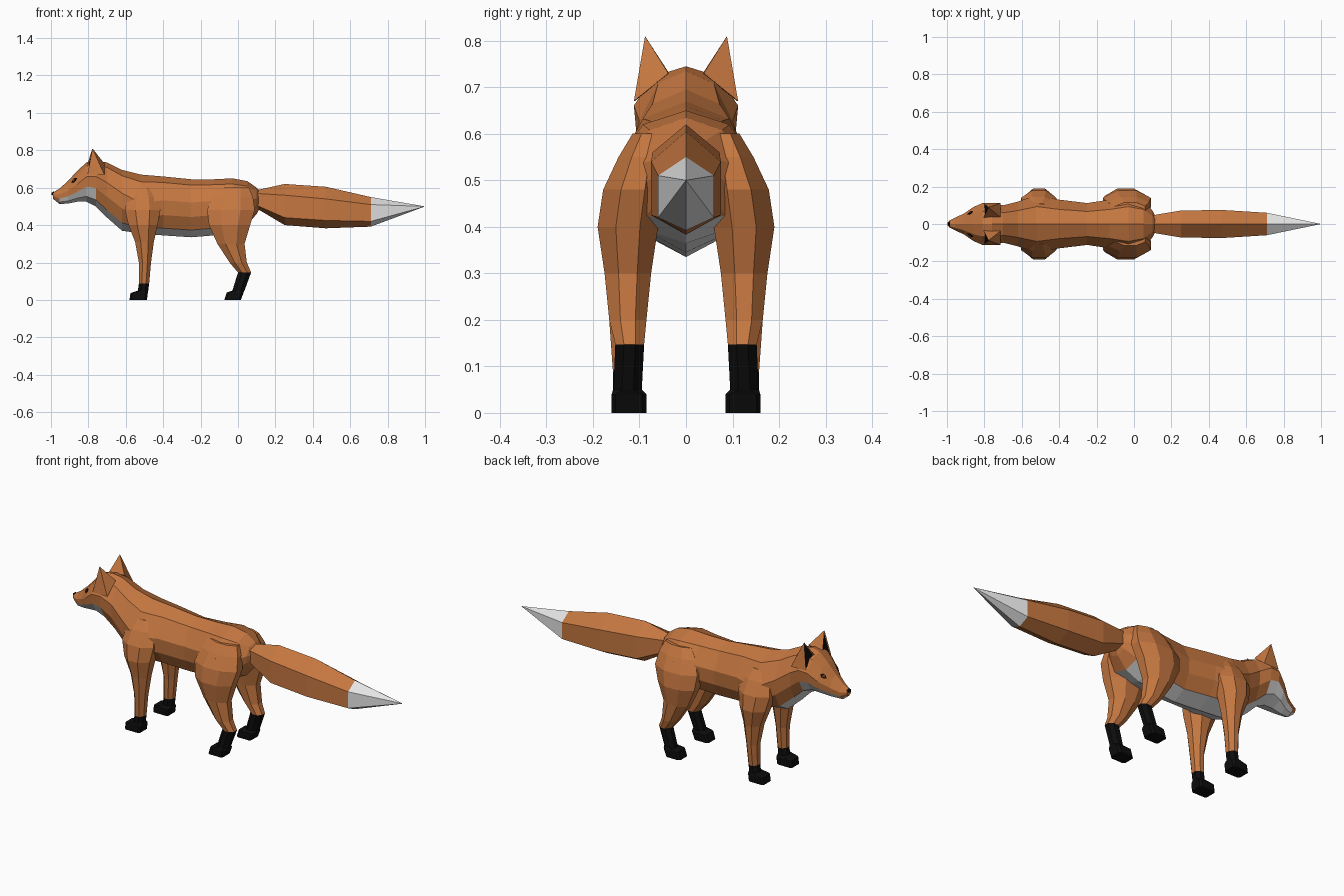
import bpy, bmesh
from mathutils import Vector
from mathutils.bvhtree import BVHTree

if "Cube" in bpy.data.objects:
    bpy.data.objects.remove(bpy.data.objects["Cube"])


def material(name, rgb):
    m = bpy.data.materials.new(name)
    m.diffuse_color = (*rgb, 1)
    m.use_nodes = True
    m.node_tree.nodes["Principled BSDF"].inputs["Base Color"].default_value = m.diffuse_color
    return m


ORANGE = material("orange_fur", (0.56, 0.185, 0.052))
WHITE = material("white_fur", (0.78, 0.78, 0.78))
BLACK = material("black_fur", (0.004, 0.004, 0.004))
AMBER = material("amber_eye", (0.20, 0.06, 0.01))


def finish(name, bm, mats, rule=None, mirror=False):
    """Turn a bmesh into an object, colour it by rule, optionally mirror it."""
    bmesh.ops.recalc_face_normals(bm, faces=bm.faces)
    if rule:
        for f in bm.faces:
            f.material_index = rule(f)
    me = bpy.data.meshes.new(name)
    bm.to_mesh(me)
    bm.free()
    for m in mats:
        me.materials.append(m)
    ob = bpy.data.objects.new(name, me)
    bpy.context.collection.objects.link(ob)
    if mirror:
        mod = ob.modifiers.new("mirror", "MIRROR")
        mod.use_axis = (False, True, False)
        mod.use_mirror_merge = False
    return ob


def loft(rings, tip=None, band_colour=None):
    """Skin a list of closed rings; band_colour(ring, side) gives face colours."""
    bm = bmesh.new()
    vs = [[bm.verts.new(p) for p in r] for r in rings]
    n = len(vs[0])
    for i in range(len(vs) - 1):
        for j in range(n):
            k = (j + 1) % n
            f = bm.faces.new((vs[i][j], vs[i][k], vs[i + 1][k], vs[i + 1][j]))
            if band_colour:
                f.material_index = band_colour(i, j)
    bm.faces.new(vs[0])
    if tip:
        t = bm.verts.new(tip)
        for j in range(n):
            bm.faces.new((vs[-1][j], vs[-1][(j + 1) % n], t))
    else:
        bm.faces.new(vs[-1])
    return bm


# Head and torso: x, top, bottom, half width, height of widest point
BODY = [
    (-.988, .575, .540, .018, .56), (-.955, .595, .513, .035, .555),
    (-.91, .635, .515, .055, .57), (-.86, .69, .525, .09, .60),
    (-.81, .735, .525, .112, .64), (-.76, .745, .50, .112, .64),
    (-.70, .735, .44, .10, .60), (-.62, .695, .37, .12, .54),
    (-.52, .67, .355, .155, .48), (-.40, .66, .345, .13, .50),
    (-.25, .645, .335, .112, .49), (-.13, .645, .345, .13, .50),
    (-.03, .65, .365, .155, .50), (.05, .635, .40, .13, .50),
    (.10, .60, .46, .07, .53), (.12, .575, .50, .03, .54)]


def body_ring(x, top, bot, w, mid):
    up, down = top - mid, mid - bot
    half = [(.6 * w, top - .2 * up), (w, mid + .2 * up),
            (.95 * w, mid - .3 * down), (.65 * w, bot + .25 * down)]
    return ([(x, 0, top)] + [(x, y, z) for y, z in half] + [(x, 0, bot)]
            + [(x, -y, z) for y, z in reversed(half)])


def body_colour(i, j):
    if j in (4, 5):                          # belly, chest and chin
        return 1 if i < 13 else 0
    return 1 if j in (3, 6) and 1 <= i <= 4 else 0   # cheeks


body_bm = loft([body_ring(*r) for r in BODY], band_colour=body_colour)
body_bm.normal_update()
surface = BVHTree.FromBMesh(body_bm)
finish("body", body_bm, [ORANGE, WHITE])

# Nose
bm = bmesh.new()
bmesh.ops.create_icosphere(bm, subdivisions=1, radius=1)
for v in bm.verts:
    v.co = Vector((-.986 + .014 * v.co.x, .016 * v.co.y, .568 + .012 * v.co.z))
finish("nose", bm, [BLACK])


# Eyes: thin plates lying on the face
def eye_plate(name, size, height, lift, mat):
    hit, normal, _, _ = surface.ray_cast(Vector((-.875, .5, .64)), Vector((0, -1, 0)))
    if normal.y < 0:
        normal = -normal
    along = Vector((-1, 0, -.3))
    along = (along - along.dot(normal) * normal).normalized()
    up = normal.cross(along).normalized()
    bm = bmesh.new()
    shape = [(-1, 0), (-.4, .8), (.4, .8), (1, 0), (.4, -.8), (-.4, -.8)]
    rings = [[hit + along * a * size + up * b * height + normal * h for a, b in shape]
             for h in (-.003, lift)]
    bm.free()
    finish(name, loft(rings), [mat], mirror=True)


eye_plate("eyes", .019, .012, .003, BLACK)
eye_plate("irises", .008, .007, .005, AMBER)

# Ears with dark inset fronts
bm = bmesh.new()
base = [bm.verts.new(p) for p in ((-.805, .035, .728), (-.805, .110, .67),
                                  (-.715, .112, .67), (-.715, .038, .73))]
tip = bm.verts.new((-.778, .088, .81))
faces = [bm.faces.new((base[i], base[(i + 1) % 4], tip)) for i in range(4)]
bm.faces.new(base)
bmesh.ops.recalc_face_normals(bm, faces=bm.faces)
bmesh.ops.inset_individual(bm, faces=[faces[0]], thickness=.007, depth=-.006)
faces[0].material_index = 1
finish("ears", bm, [ORANGE, BLACK], mirror=True)

# Legs: z, front x, back x, inner y, outer y
FRONT_LEG = [
    (.60, -.56, -.46, .06, .11), (.55, -.59, -.43, .05, .145),
    (.48, -.605, -.415, .05, .178), (.40, -.585, -.43, .06, .19),
    (.31, -.55, -.45, .075, .175), (.20, -.53, -.465, .09, .165),
    (.088, -.53, -.475, .095, .157), (.05, -.535, -.48, .095, .157),
    (.037, -.575, -.482, .085, .16), (0, -.58, -.487, .085, .16)]
HIND_LEG = [
    (.60, -.10, .06, .05, .115), (.55, -.14, .08, .05, .145),
    (.48, -.165, .09, .05, .178), (.40, -.155, .065, .06, .19),
    (.30, -.11, .035, .075, .175), (.20, -.045, .047, .085, .165),
    (.147, 0, .07, .09, .152), (.05, -.03, .035, .095, .156),
    (.040, -.06, .03, .085, .16), (0, -.073, .015, .085, .16)]


def leg_ring(z, x0, x1, y0, y1):
    c = .3 if z > .045 else .12              # chamfered block, squarer at the paw
    pts = [(c, 0), (1 - c, 0), (1, c), (1, 1 - c), (1 - c, 1), (c, 1), (0, 1 - c), (0, c)]
    return [(x0 + (x1 - x0) * a, y0 + (y1 - y0) * b, z) for a, b in pts]


for name, rows, sock in (("front_legs", FRONT_LEG, .088), ("hind_legs", HIND_LEG, .147)):
    finish(name, loft([leg_ring(*r) for r in rows]), [ORANGE, BLACK],
           lambda f: int(max(v.co.z for v in f.verts) < sock + .001), mirror=True)

# Tail: x, top, upper side, lower side, bottom, half width
TAIL = [(.09, .585, .57, .51, .495, .045), (.25, .62, .56, .44, .40, .072),
        (.47, .605, .54, .425, .383, .075), (.71, .55, .51, .42, .392, .06)]
rings = [[(x, 0, t), (x, w, u), (x, w, l), (x, 0, b), (x, -w, l), (x, -w, u)]
         for x, t, u, l, b, w in TAIL]
finish("tail", loft(rings, tip=(1.0, 0, .50)), [ORANGE, WHITE],
       lambda f: int(f.calc_center_median().x > .72))
